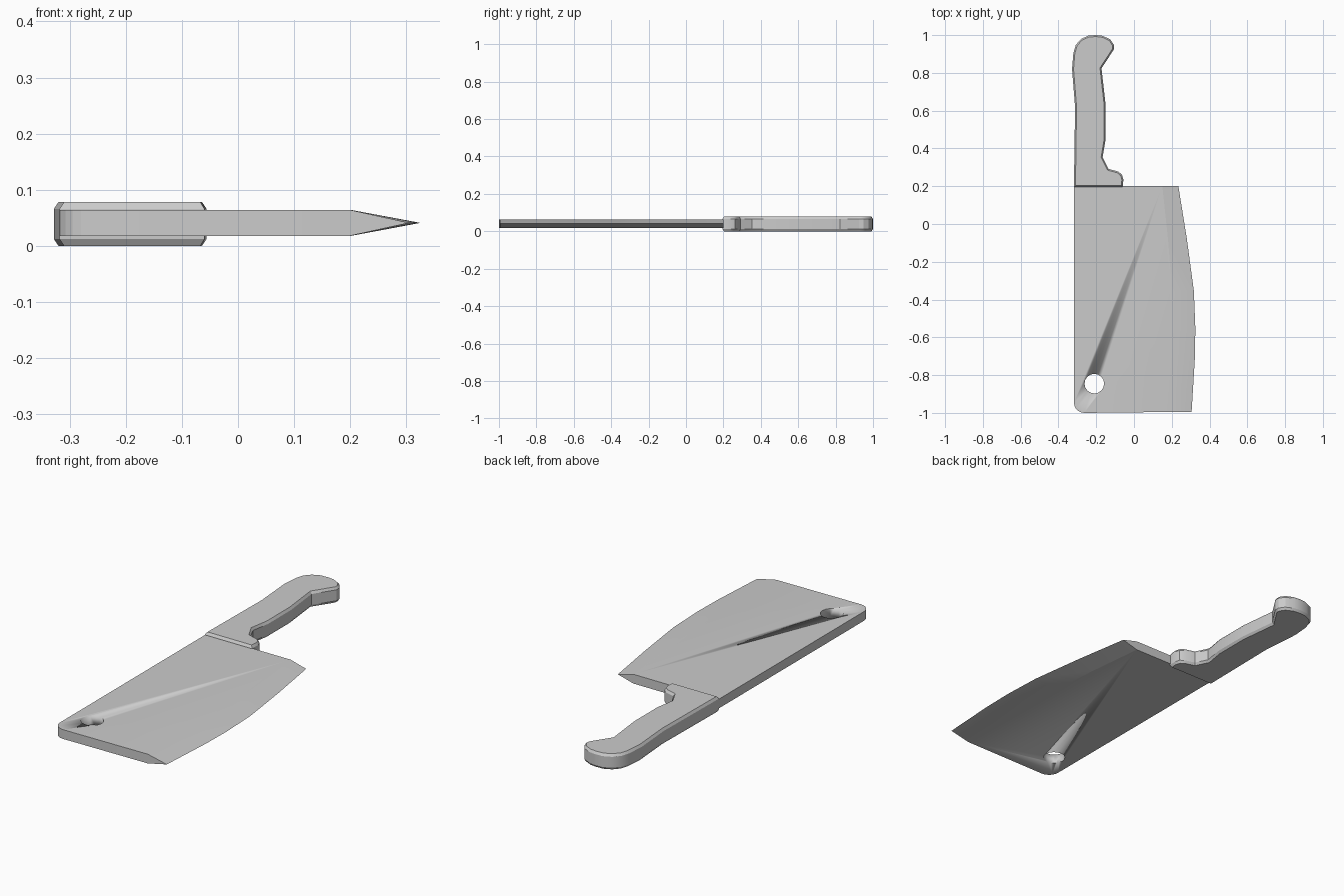
import bpy, bmesh, math

cube = bpy.data.objects.get("Cube")
if cube:
    bpy.data.objects.remove(cube, do_unlink=True)

steel = bpy.data.materials.new("plain_grey")
steel.use_nodes = True
GREY = (0.6, 0.6, 0.6, 1)
steel.diffuse_color = GREY
steel.node_tree.nodes["Principled BSDF"].inputs["Base Color"].default_value = GREY


def finish(name, bm, smooth_angle=30):
    """Turn a bmesh into a named, shaded object."""
    bmesh.ops.recalc_face_normals(bm, faces=bm.faces)
    mesh = bpy.data.meshes.new(name)
    bm.to_mesh(mesh)
    bm.free()
    mesh.materials.append(steel)
    obj = bpy.data.objects.new(name, mesh)
    bpy.context.collection.objects.link(obj)
    bpy.ops.object.select_all(action='DESELECT')
    obj.select_set(True)
    bpy.context.view_layer.objects.active = obj
    bpy.ops.object.shade_smooth_by_angle(angle=math.radians(smooth_angle))
    return obj


# Blade: flat slab with a double bevel running to a curved cutting edge
LOW, MID, HIGH = 0.018, 0.041, 0.064
edge = [(0.235, 0.2), (0.28, -0.08), (0.317, -0.355), (0.325, -0.555),
        (0.322, -0.715), (0.305, -0.995)]
bevel_width = [0.085, 0.1, 0.115, 0.123, 0.12, 0.105]
shoulder = [(x - w, y) for (x, y), w in zip(edge, bevel_width)]
corner = [(-0.263 - 0.055 * math.sin(a), -0.945 - 0.055 * math.cos(a))
          for a in (math.pi / 2 * i / 5 for i in range(6))]
spine = corner + [(-0.318, 0.2)]

bm = bmesh.new()
outline = shoulder + spine
top = [bm.verts.new((x, y, HIGH)) for x, y in outline]
bottom = [bm.verts.new((x, y, LOW)) for x, y in outline]
tip = [bm.verts.new((x, y, MID)) for x, y in edge]
bm.faces.new(top)
bm.faces.new(bottom)
n = len(edge)
for i in range(n - 1):
    bm.faces.new((top[i], top[i + 1], tip[i + 1], tip[i]))
    bm.faces.new((bottom[i], bottom[i + 1], tip[i + 1], tip[i]))
for i in range(n, len(outline) - 1):
    bm.faces.new((top[i], top[i + 1], bottom[i + 1], bottom[i]))
# front and heel ends, each closed out to the cutting edge
bm.faces.new((top[n - 1], top[n], bottom[n], bottom[n - 1], tip[-1]))
bm.faces.new((top[-1], top[0], tip[0], bottom[0], bottom[-1]))
blade = finish("blade", bm, 12)

# Hanging hole, cut through the blade
bm = bmesh.new()
bmesh.ops.create_cone(bm, cap_ends=True, segments=16, radius1=0.052,
                      radius2=0.052, depth=0.3)
bmesh.ops.translate(bm, verts=bm.verts, vec=(-0.21, -0.845, MID))
cutter = finish("hole_cutter", bm)
cutter.hide_render = True
cut = blade.modifiers.new("hanging_hole", 'BOOLEAN')
cut.operation = 'DIFFERENCE'
cut.solver = 'EXACT'
cut.object = cutter
bpy.context.view_layer.objects.active = blade
bpy.ops.object.modifier_apply(modifier=cut.name)
bpy.data.objects.remove(cutter, do_unlink=True)

# Handle: shaped grip outline with chamfered upper and lower rims
grip = [(-0.318, 0.195), (-0.312, 0.62), (-0.328, 0.82), (-0.321, 0.905),
        (-0.308, 0.948), (-0.28, 0.98), (-0.24, 0.998), (-0.2, 1.0),
        (-0.165, 0.996), (-0.125, 0.977), (-0.106, 0.948), (-0.106, 0.925),
        (-0.172, 0.824), (-0.15, 0.63), (-0.15, 0.449), (-0.166, 0.354),
        (-0.135, 0.292), (-0.085, 0.278), (-0.064, 0.262), (-0.056, 0.235),
        (-0.06, 0.195)]
THICK, CHAMFER = 0.078, 0.012
bm = bmesh.new()
lower = [bm.verts.new((x, y, CHAMFER)) for x, y in grip]
upper = [bm.verts.new((x, y, THICK - CHAMFER)) for x, y in grip]
caps = [bm.faces.new(lower), bm.faces.new(upper)]
for i in range(len(grip)):
    j = (i + 1) % len(grip)
    bm.faces.new((lower[i], lower[j], upper[j], upper[i]))
bmesh.ops.recalc_face_normals(bm, faces=bm.faces)
for cap in caps:
    bmesh.ops.inset_region(bm, faces=[cap], thickness=0.008, depth=CHAMFER,
                           use_even_offset=True)
finish("handle", bm)
